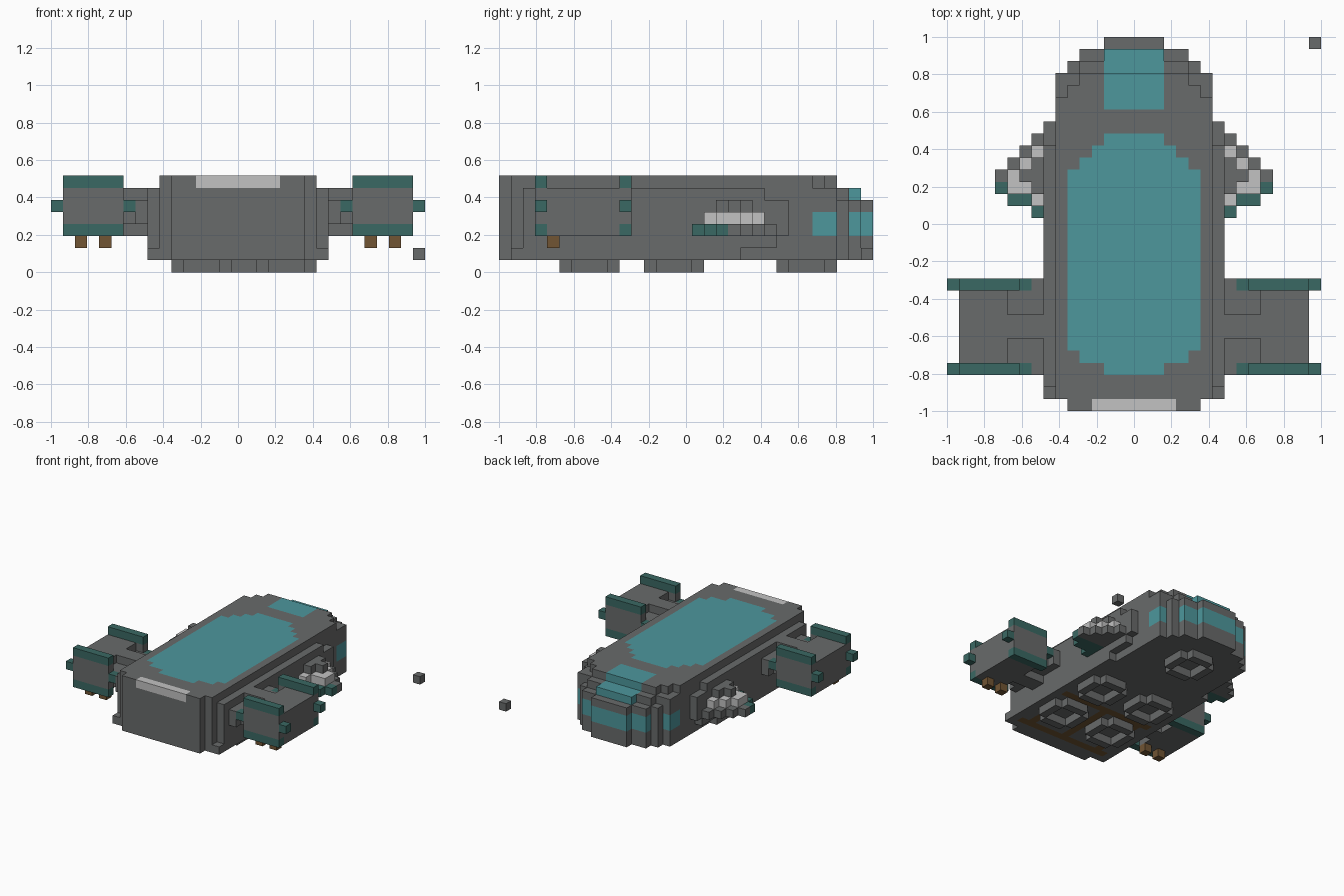
import bpy
import bmesh

default = bpy.data.objects.get("Cube")
if default:
    bpy.data.objects.remove(default, do_unlink=True)

N = 31            # blocks along the longest side
U = 2 / N         # size of one block
MID = 15          # centre column
cells = {}        # (i, j, k) -> (part, colour)

COLOURS = {
    "hull_grey": (0.14, 0.145, 0.145),
    "glass_teal": (0.075, 0.31, 0.335),
    "light_grey": (0.54, 0.54, 0.54),
    "dark_teal": (0.042, 0.14, 0.125),
    "rust_brown": (0.165, 0.09, 0.033),
}


def make_material(name, rgb):
    mat = bpy.data.materials.new(name)
    mat.use_nodes = True
    mat.diffuse_color = (*rgb, 1)
    mat.node_tree.nodes["Principled BSDF"].inputs["Base Color"].default_value = (*rgb, 1)
    return mat


MATERIALS = {n: make_material(n, c) for n, c in COLOURS.items()}


def span(a, b):
    return range(a, b + 1)


def fill(part, colour, xs, ys, zs):
    for i in xs:
        for j in ys:
            for k in zs:
                cells[i, j, k] = (part, colour)


def fill_pair(part, colour, xs, ys, zs):
    """Fill on the left side and mirror to the right."""
    fill("left_" + part, colour, xs, ys, zs)
    fill("right_" + part, colour, [2 * MID - i for i in xs], ys, zs)


def centred(half):
    return span(MID - half, MID + half)


# Hull: half width of each row, with a stepped round tail
TAIL = {28: 5, 29: 4, 30: 2}
UPPER_TAIL = {28: 4, 29: 2, 30: None}
ROOF_TAIL = {26: 5, 27: 4, 28: None, 29: None, 30: None}
SIDE_END = {1: 20, 2: 23, 6: 22, 7: 0}


def hull_half(j, k):
    tail = ROOF_TAIL if k == 7 else UPPER_TAIL if k == 6 else TAIL
    if j in tail:
        return tail[j]
    if j == 0:
        return 5
    if j == 1 and k > 1:
        return 6
    return 6 if j >= SIDE_END.get(k, 24) else 7


for k in span(1, 7):
    for j in range(N):
        half = hull_half(j, k)
        if half is not None:
            fill("hull", "hull_grey", centred(half), [j], [k])

# Roof glass with stepped ends, and the sloping rear skylight
ROOF_STEPS = {3: 2, 4: 4, 20: 4, 21: 3, 22: 2}
for j in span(3, 22):
    fill("roof_glass", "glass_teal", centred(ROOF_STEPS.get(j, 5)), [j], [7])
fill("rear_skylight", "glass_teal", centred(2), span(25, 27), [7])
fill("rear_skylight", "glass_teal", centred(2), span(28, 29), [6])

# Wraparound rear windows
fill("rear_window", "glass_teal", centred(2), [30], span(3, 4))
fill_pair("corner_window", "glass_teal", span(18, 19), [29], span(3, 4))
fill_pair("side_window", "glass_teal", [21], span(26, 27), span(3, 4))

# Front light bar
fill("front_light_bar", "light_grey", centred(3), [0], [7])

# Underside pipes
for j in (2, 10):
    fill("underside_pipes", "rust_brown", centred(6), [j], [1])
for i in (10, 15, 20):
    fill("underside_pipes", "rust_brown", [i], span(2, 10), [1])

# Ring-shaped underside thrusters
for ci, cj in ((12, 7), (19, 7), (12, 14), (19, 14), (15, 25)):
    for d in (-2, 2):
        fill("underside_thrusters", "hull_grey", [ci + d], span(cj - 1, cj + 1), [0])
        fill("underside_thrusters", "hull_grey", span(ci - 1, ci + 1), [cj + d], [0])

# Struts that carry the engine pods
fill_pair("strut", "hull_grey", span(23, 25), span(4, 9), span(4, 5))
fill_pair("strut", "hull_grey", span(23, 25), span(6, 7), span(3, 6))
fill_pair("strut", "hull_grey", [23], [3, 10], span(4, 5))

# Engine pods with banded end plates, nubs and exhaust stubs
fill_pair("pod_body", "hull_grey", span(26, 29), span(4, 9), span(3, 6))
for j in (3, 10):
    fill_pair("pod_end_plate", "hull_grey", span(25, 29), [j], span(4, 6))
    fill_pair("pod_end_trim", "dark_teal", span(25, 29), [j], (3, 7))
    fill_pair("pod_nub", "dark_teal", (24, 30), [j], [5])
fill_pair("pod_exhaust", "rust_brown", (26, 28), [4], [2])

# Stepped side fins: base layer, light middle layer, grey cap
FIN_BASE = {16: 23, 17: 25, 18: 26, 19: 26, 20: 25, 21: 24, 22: 23}
FIN_LIGHT = {17: 23, 18: 25, 19: 25, 20: 24, 21: 23}
FIN_CAP = {18: 23, 19: 24, 20: 23}
for j, end in FIN_BASE.items():
    fill_pair("fin_base", "dark_teal" if j <= 18 else "hull_grey", span(23, end), [j], [3])
for j, end in FIN_LIGHT.items():
    fill_pair("fin_light", "light_grey", span(23, end), [j], [4])
for j, end in FIN_CAP.items():
    fill_pair("fin_cap", "hull_grey", span(23, end), [j], [5])

# Small loose block beside the tail
fill("loose_block", "hull_grey", [N - 1], [N - 1], [1])


def face_corners(cell, axis, side):
    """Corners of one block face, wound to point outward."""
    a, b = (axis + 1) % 3, (axis + 2) % 3
    loop = [(0, 0), (1, 0), (1, 1), (0, 1)]
    for da, db in loop if side else reversed(loop):
        p = list(cell)
        p[axis] += side
        p[a] += da
        p[b] += db
        yield tuple(p)


def build_part(name):
    """Skin the outer faces of one part's blocks."""
    bm = bmesh.new()
    verts, slots = {}, []
    for cell, (part, colour) in cells.items():
        if part != name:
            continue
        if colour not in slots:
            slots.append(colour)
        for axis in range(3):
            for side in (0, 1):
                near = list(cell)
                near[axis] += 2 * side - 1
                if tuple(near) in cells:
                    continue
                ring = []
                for p in face_corners(cell, axis, side):
                    if p not in verts:
                        verts[p] = bm.verts.new((p[0] * U - 1, p[1] * U - 1, p[2] * U))
                    ring.append(verts[p])
                bm.faces.new(ring).material_index = slots.index(colour)
    mesh = bpy.data.meshes.new(name)
    bm.to_mesh(mesh)
    bm.free()
    for colour in slots:
        mesh.materials.append(MATERIALS[colour])
    bpy.context.collection.objects.link(bpy.data.objects.new(name, mesh))


for part_name in sorted({part for part, _ in cells.values()}):
    build_part(part_name)
